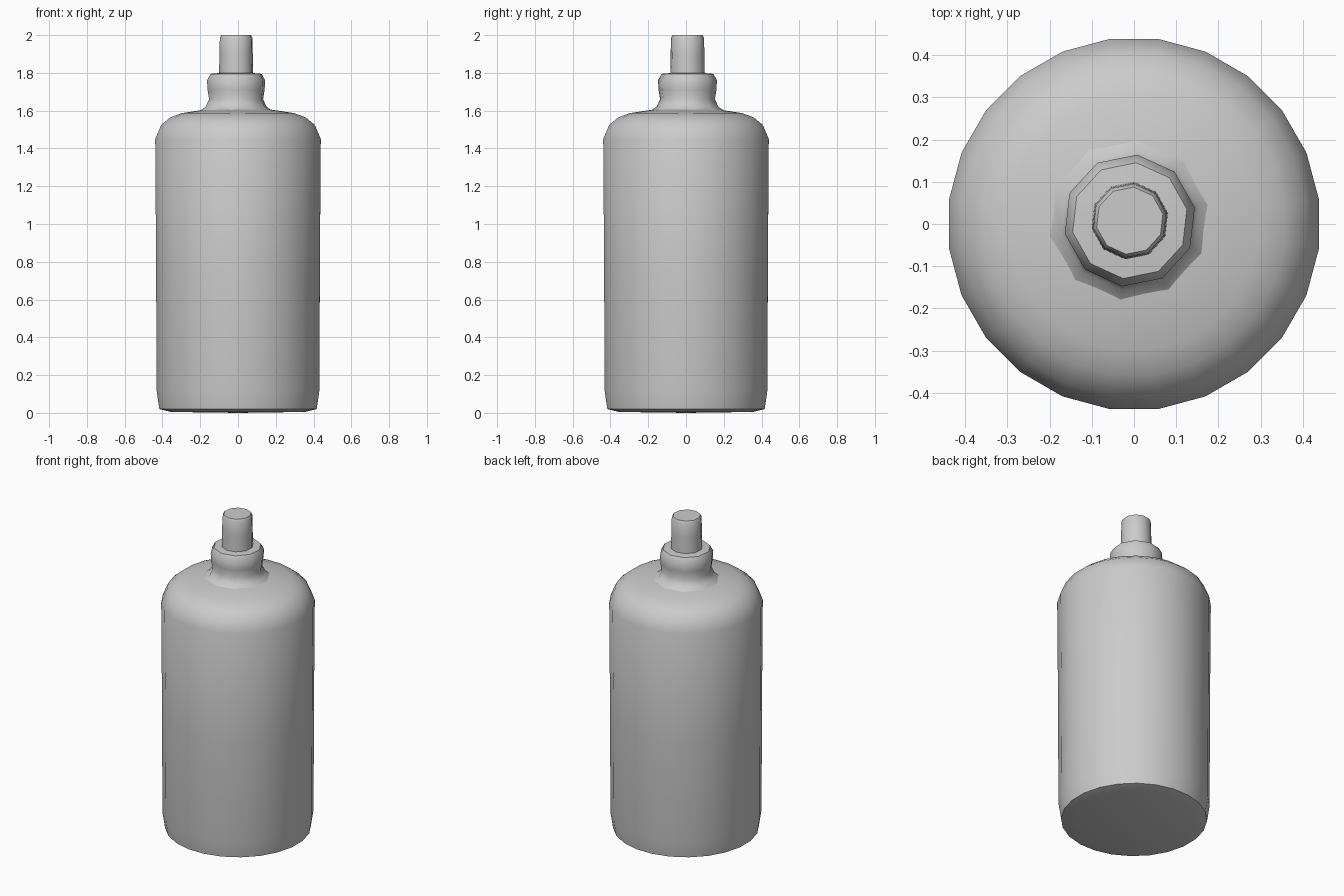
import bpy, bmesh, math

if "Cube" in bpy.data.objects:
    bpy.data.objects.remove(bpy.data.objects["Cube"])


def lathe(name, profile, sides, centre=(0, 0), turn=0.0, angle=50):
    """Revolve (radius, z) points around z; a zero radius closes the end."""
    bm = bmesh.new()
    rings = []
    for r, z in profile:
        if r == 0:
            rings.append([bm.verts.new((centre[0], centre[1], z))] * sides)
            continue
        ring = []
        for i in range(sides):
            a = math.tau * i / sides + turn
            ring.append(bm.verts.new((centre[0] + r * math.cos(a),
                                      centre[1] + r * math.sin(a), z)))
        rings.append(ring)
    for low, high in zip(rings, rings[1:]):
        for i in range(sides):
            j = (i + 1) % sides
            loop = list(dict.fromkeys((low[i], low[j], high[j], high[i])))
            bm.faces.new(loop)
    bmesh.ops.recalc_face_normals(bm, faces=bm.faces)
    mesh = bpy.data.meshes.new(name)
    bm.to_mesh(mesh)
    bm.free()
    obj = bpy.data.objects.new(name, mesh)
    bpy.context.collection.objects.link(obj)
    bpy.ops.object.select_all(action='DESELECT')
    obj.select_set(True)
    bpy.context.view_layer.objects.active = obj
    bpy.ops.object.shade_smooth_by_angle(angle=math.radians(angle))
    return obj


# Cylindrical bottle body with rounded shoulder
lathe("bottle_body", [
    (0, 0.0), (0.36, 0.005), (0.42, 0.02), (0.435, 0.12), (0.437, 0.75),
    (0.442, 1.45), (0.41, 1.525), (0.36, 1.565), (0.30, 1.587),
    (0.18, 1.605), (0.12, 1.612)], 24, turn=0.13)

# Neck flaring into the shoulder, with a collar bulge at the top
offset = (-0.01, 0.008)
lathe("bottle_neck", [
    (0.20, 1.597), (0.165, 1.62), (0.146, 1.66), (0.154, 1.71),
    (0.157, 1.76), (0.138, 1.795), (0.08, 1.80)], 10, offset, turn=0.2)

# Slim nozzle with a flat top
lathe("nozzle", [
    (0.092, 1.795), (0.09, 1.90), (0.088, 1.985), (0.08, 2.0), (0, 2.0)],
    10, offset, turn=0.2)
